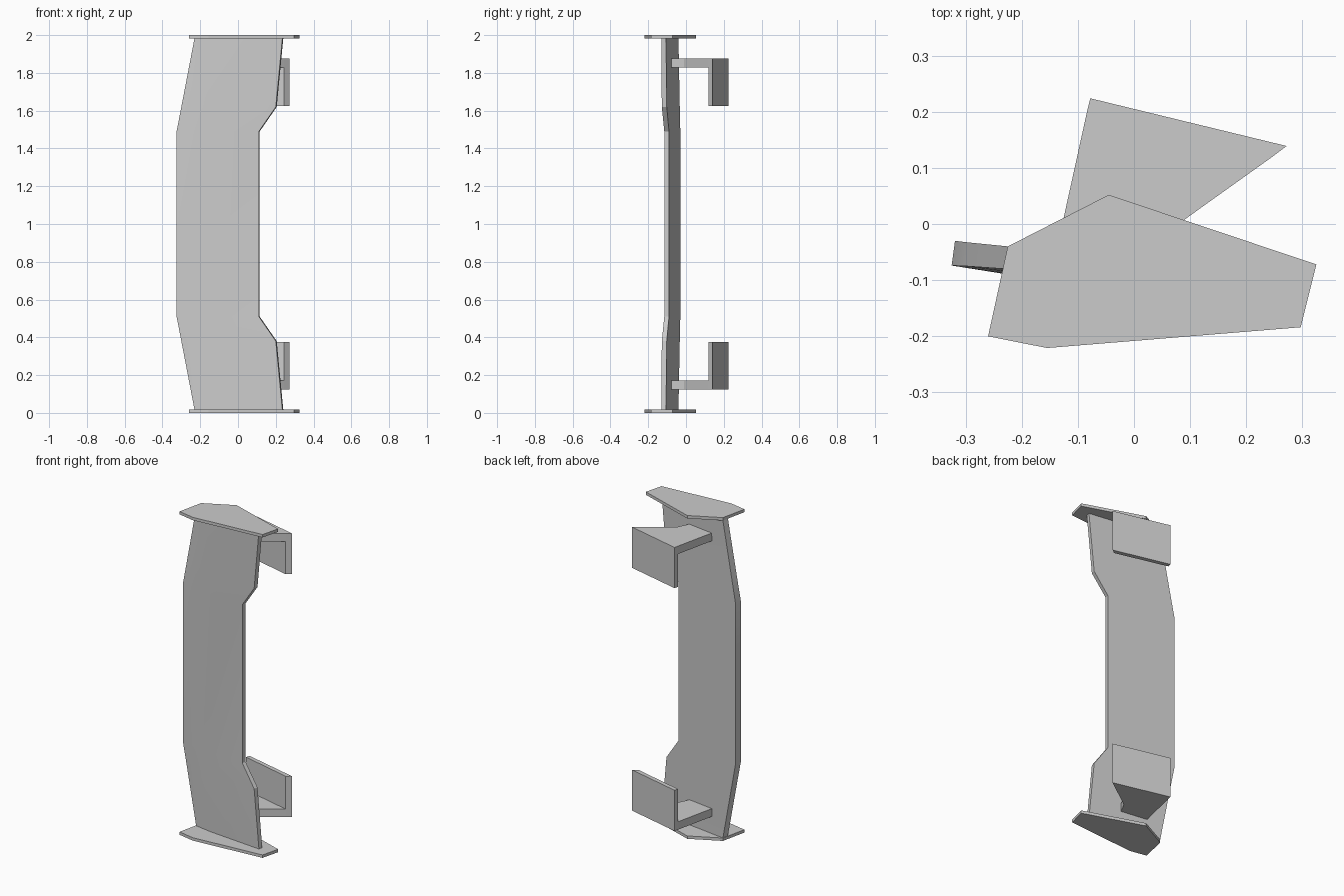
import bpy, bmesh

if "Cube" in bpy.data.objects:
    bpy.data.objects.remove(bpy.data.objects["Cube"])

def finish(name, bm):
    bmesh.ops.recalc_face_normals(bm, faces=bm.faces)
    me = bpy.data.meshes.new(name)
    bm.to_mesh(me)
    bm.free()
    ob = bpy.data.objects.new(name, me)
    bpy.context.collection.objects.link(ob)
    return ob

def loft(bm, rings):
    """Skin a list of equal-length 3D rings and cap both ends."""
    vs = [[bm.verts.new(p) for p in r] for r in rings]
    n = len(vs[0])
    for a, b in zip(vs, vs[1:]):
        for i in range(n):
            j = (i + 1) % n
            bm.faces.new((a[i], a[j], b[j], b[i]))
    bm.faces.new(vs[0])
    bm.faces.new(vs[-1])

def prism(bm, outline, z0, z1):
    loft(bm, [[(x, y, z) for x, y in outline] for z in (z0, z1)])

# Blade: (z, leading x, trailing x, leading back/front y, trailing back/front y)
half = [(1.985, -0.230, 0.240, -0.040, -0.080, -0.106, -0.131),
        (1.62, -0.300, 0.205, -0.033, -0.075, -0.102, -0.128),
        (1.49, -0.325, 0.115, -0.030, -0.074, -0.090, -0.115)]
stations = half + [(2 - s[0],) + s[1:] for s in reversed(half)]
rings = []
for z, xl, xt, lb, lf, tb, tf in stations:
    xm = xl + 0.24 * (xt - xl)
    ym = lf + 0.24 * (tf - lf) - 0.007
    rings.append([(xl + 0.006, lb, z), (xt, tb, z), (xt - 0.005, tf, z),
                  (xm, ym, z), (xl, lf, z)])
bm = bmesh.new()
loft(bm, rings)
blade = finish("blade", bm)
bpy.context.view_layer.objects.active = blade
blade.select_set(True)
bpy.ops.object.shade_smooth_by_angle(angle=0.5)
blade.select_set(False)

# End plates and L-shaped mounting brackets at both ends
plate = [(-0.26, -0.20), (-0.225, -0.04), (-0.045, 0.052),
         (0.325, -0.072), (0.297, -0.184), (-0.155, -0.221)]
foot = [(-0.078, 0.224), (0.272, 0.139), (0.244, 0.118), (-0.084, 0.199)]
arm = [(-0.084, 0.199), (0.244, 0.118), (0.065, -0.01), (0.03, -0.08), (-0.141, -0.06)]
for side, zf in (("upper", lambda z: z), ("lower", lambda z: 2 - z)):
    bm = bmesh.new()
    prism(bm, plate, zf(1.982), zf(2.0))
    finish(side + "_end_plate", bm)
    bm = bmesh.new()
    prism(bm, foot, zf(1.625), zf(1.877))
    prism(bm, arm, zf(1.828), zf(1.877))
    finish(side + "_bracket", bm)
